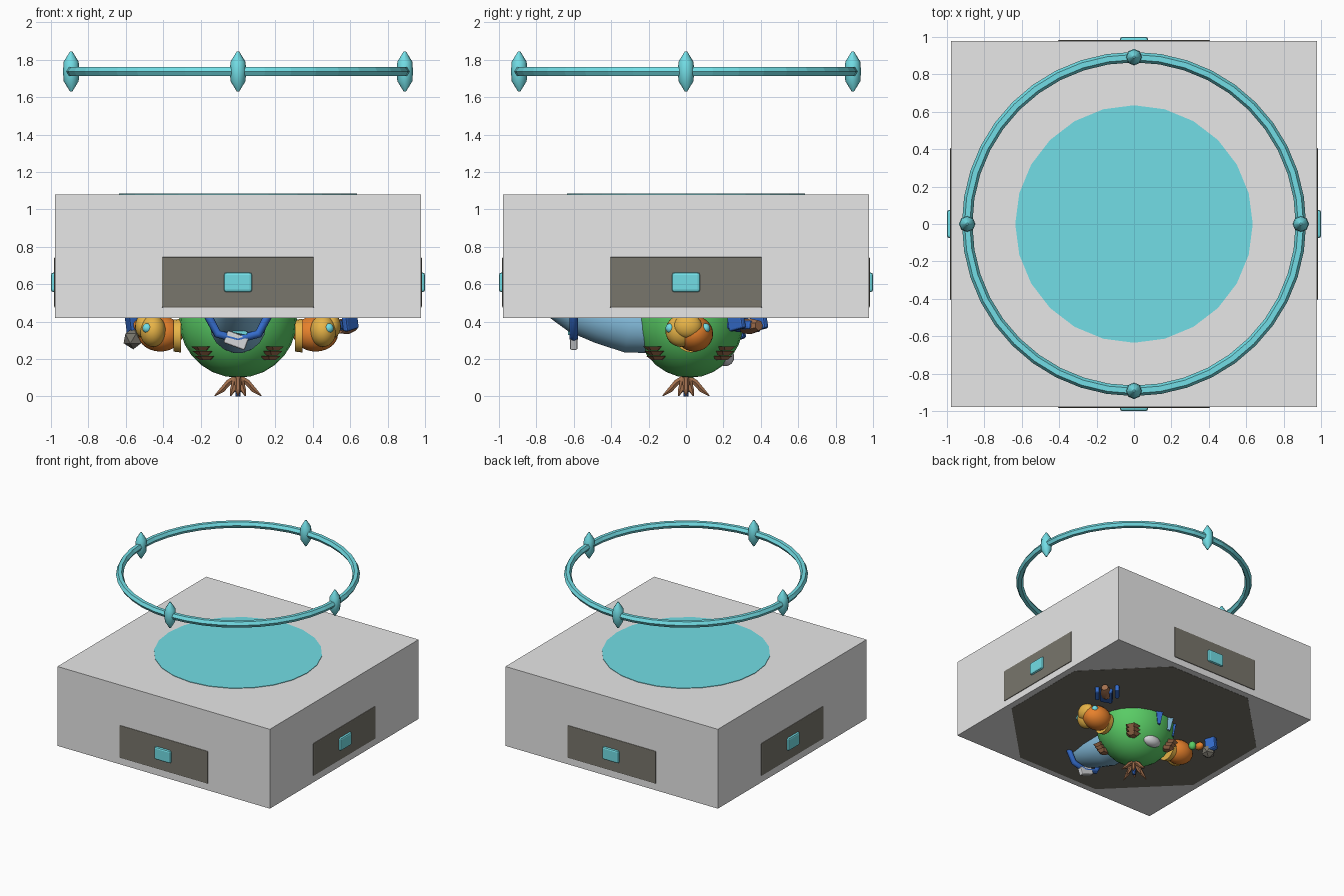
import bpy, bmesh, math
from mathutils import Vector

cube = bpy.data.objects.get("Cube")
if cube:
    bpy.data.objects.remove(cube, do_unlink=True)


def material(name, r, g, b):
    m = bpy.data.materials.new(name)
    m.use_nodes = True
    m.diffuse_color = (r, g, b, 1)
    m.node_tree.nodes["Principled BSDF"].inputs["Base Color"].default_value = (r, g, b, 1)
    return m


GREY = material("stone grey", 0.8, 0.8, 0.8)
DARK = material("dark slate", 0.19, 0.18, 0.15)
TEAL = material("teal", 0.17, 0.73, 0.79)
GREEN = material("leaf green", 0.10, 0.60, 0.13)
SKY = material("light blue", 0.23, 0.50, 0.71)
BLUE = material("deep blue", 0.035, 0.15, 0.60)
ORANGE = material("orange", 0.80, 0.22, 0.025)
YELLOW = material("yellow", 0.88, 0.50, 0.07)
BROWN = material("bark brown", 0.36, 0.16, 0.075)
PALE = material("pale grey", 0.68, 0.69, 0.71)


def finish(name, mat, smooth=None):
    ob = bpy.context.object
    ob.name = name
    ob.data.materials.append(mat)
    if smooth:
        bpy.ops.object.shade_smooth_by_angle(angle=math.radians(smooth))
    return ob


def block(name, mat, loc, size, rot=(0, 0, 0), bevel=0):
    bpy.ops.mesh.primitive_cube_add(size=1, location=loc, rotation=rot)
    ob = finish(name, mat)
    ob.scale = size
    if bevel:
        bpy.ops.object.transform_apply(location=False, rotation=False, scale=True)
        mod = ob.modifiers.new("bevel", "BEVEL")
        mod.width, mod.segments = bevel, 2
    return ob


def ball(name, mat, loc, size, rot=(0, 0, 0)):
    bpy.ops.mesh.primitive_uv_sphere_add(segments=24, ring_count=14, radius=1, location=loc, rotation=rot)
    ob = finish(name, mat, 60)
    ob.scale = size
    return ob


def cone(name, mat, loc, r1, r2, depth, rot=(0, 0, 0), sides=20, smooth=None):
    bpy.ops.mesh.primitive_cone_add(vertices=sides, radius1=r1, radius2=r2, depth=depth,
                                    location=loc, rotation=rot)
    return finish(name, mat, smooth)


def tube(name, mat, points, radii, sides=8):
    """Tapered tube swept along points."""
    bm = bmesh.new()
    rings = []
    pts = [Vector(p) for p in points]
    for i, p in enumerate(pts):
        way = pts[min(i + 1, len(pts) - 1)] - pts[max(i - 1, 0)]
        q = way.to_track_quat("Z", "Y")
        rings.append([bm.verts.new(p + q @ Vector((math.cos(a), math.sin(a), 0)) * radii[i])
                      for a in (k * math.tau / sides for k in range(sides))])
    for a, b in zip(rings, rings[1:]):
        for k in range(sides):
            j = (k + 1) % sides
            bm.faces.new((a[k], a[j], b[j], b[k]))
    bm.faces.new(rings[0][::-1])
    bm.faces.new(rings[-1])
    me = bpy.data.meshes.new(name)
    bm.to_mesh(me)
    bm.free()
    ob = bpy.data.objects.new(name, me)
    bpy.context.collection.objects.link(ob)
    bpy.ops.object.select_all(action="DESELECT")
    bpy.context.view_layer.objects.active = ob
    ob.select_set(True)
    return finish(name, mat, 50)


# Housing, underside plate and top disc
block("housing", GREY, (0, 0, 0.75), (1.955, 1.955, 0.66))
cone("underside_plate", DARK, (0, 0, 0.4215), 1.0, 1.0, 0.006, (0, 0, math.pi / 8), 8)
cone("top_disc", TEAL, (0, 0, 1.08), 0.635, 0.635, 0.008, sides=24)

# Side panels with badges, and ring studs
for i in range(4):
    a = i * math.pi / 2
    out = Vector((math.cos(a), math.sin(a), 0))
    up = Vector((0, 0, 1))
    block("side_panel", DARK, out * 0.975 + up * 0.61, (0.016, 0.815, 0.27), (0, 0, a), 0.006)
    block("badge", TEAL, out * 0.984 + up * 0.61, (0.032, 0.15, 0.105), (0, 0, a), 0.013)
    stud = [out * 0.892 + up * z for z in (1.63, 1.685, 1.738, 1.79, 1.845)]
    tube("ring_stud", TEAL, stud, (0.006, 0.04, 0.044, 0.04, 0.006))

# Floating ring
bpy.ops.mesh.primitive_torus_add(major_segments=40, minor_segments=6, major_radius=0.892,
                                 minor_radius=0.028, location=(0, 0, 1.737))
finish("floating_ring", TEAL)

# Round green body with pale patch at the back
ball("body", GREEN, (0, 0.02, 0.41), (0.315, 0.29, 0.31))
ball("belly_patch", PALE, (0.0, 0.205, 0.215), (0.085, 0.055, 0.05), (-0.8, 0, 0))

# Stacked bark scales on the four diagonals
for sx in (-1, 1):
    for sy in (-1, 1):
        a = math.atan2(sy, sx)
        for k in range(3):
            r = 0.245 + 0.014 * k
            cone("bark_scale", BROWN,
                 (r * math.cos(a), 0.02 + r * math.sin(a), 0.205 + 0.026 * k),
                 0.03, 0.06, 0.022, (0, 0, a), 5)

# Stem and clawed roots, long on the axes and short between
cone("stem", BLUE, (0, 0, 0.06), 0.012, 0.025, 0.12, sides=8)
for k in range(8):
    a = k * math.tau / 8
    reach = 0.45 if k % 2 else 1
    path = [(r * reach * math.cos(a), r * reach * math.sin(a), z)
            for r, z in ((0.005, 0.1), (0.05, 0.075), (0.085, 0.035), (0.125, 0.003))]
    tube("root_claw", BROWN, path, (0.02, 0.018, 0.016, 0.003), 6)

# Beaked heads on both flanks
for s in (-1, 1):
    cone("neck_collar", YELLOW, (s * 0.325, 0.03, 0.325), 0.085, 0.09, 0.04,
         (0, math.pi / 2, 0), smooth=40)
    ball("head", ORANGE, (s * 0.415, 0.045, 0.335), (0.12, 0.10, 0.095))
    ball("beak", YELLOW, (s * 0.455, -0.025, 0.35), (0.07, 0.085, 0.085))
    ball("beak_tip", YELLOW, (s * 0.50, 0.01, 0.375), (0.05, 0.075, 0.065))
    for y in (-0.085, 0.105):
        ball("eye", TEAL, (s * 0.485, y, 0.365), (0.026, 0.024, 0.026))

# Front trunk with its clip
tube("trunk", SKY, [(0, -0.18, 0.37), (0, -0.3, 0.38), (0, -0.45, 0.42),
                    (0, -0.58, 0.46), (0, -0.7, 0.52)], (0.14, 0.15, 0.14, 0.125, 0.10), 18)
tube("trunk_band", BLUE, [(-0.16, -0.6, 0.43), (-0.11, -0.6, 0.335), (0, -0.6, 0.305),
                          (0.11, -0.6, 0.335), (0.16, -0.6, 0.43)], (0.022,) * 5)
block("clip", PALE, (-0.01, -0.6, 0.30), (0.12, 0.04, 0.07), (0, 0.35, 0), 0.008)
block("clip_light", TEAL, (0.01, -0.615, 0.345), (0.08, 0.03, 0.02), (0, 0.2, 0))

# Blue cradle holding a log, rear left
block("cradle_plate", BLUE, (0.54, 0.31, 0.375), (0.10, 0.17, 0.05), (0, -0.2, -0.7), 0.015)
for x, y in ((0.50, 0.39), (0.60, 0.27)):
    block("cradle_side", BLUE, (x, y, 0.395), (0.10, 0.035, 0.08), (0, -0.2, -0.7 + math.pi / 2), 0.01)
tube("log", BROWN, [(0.54, 0.31, 0.375), (0.585, 0.355, 0.375), (0.625, 0.39, 0.38)],
     (0.04, 0.042, 0.028), 7)

# Blue hook holding a stone, rear right
block("stone_hook", BLUE, (-0.565, 0.26, 0.375), (0.05, 0.09, 0.15), (0.2, -0.2, 0.3), 0.012)
bpy.ops.mesh.primitive_ico_sphere_add(subdivisions=1, radius=0.058, location=(-0.56, 0.235, 0.31))
finish("stone", DARK)
ball("green_bud", GREEN, (-0.46, 0.16, 0.36), (0.03, 0.03, 0.035))
ball("orange_bud", ORANGE, (-0.53, 0.16, 0.38), (0.03, 0.04, 0.03))

# Crystals along the back of the body
for x, y, size, mat in ((0.13, 0.24, 0.055, SKY), (0.0, 0.30, 0.04, BLUE),
                        (-0.12, 0.27, 0.05, SKY), (-0.2, 0.22, 0.04, BLUE)):
    cone("back_crystal", mat, (x, y, 0.375), size * 0.4, size, 0.11, (0, 0, 0.4), 4)
